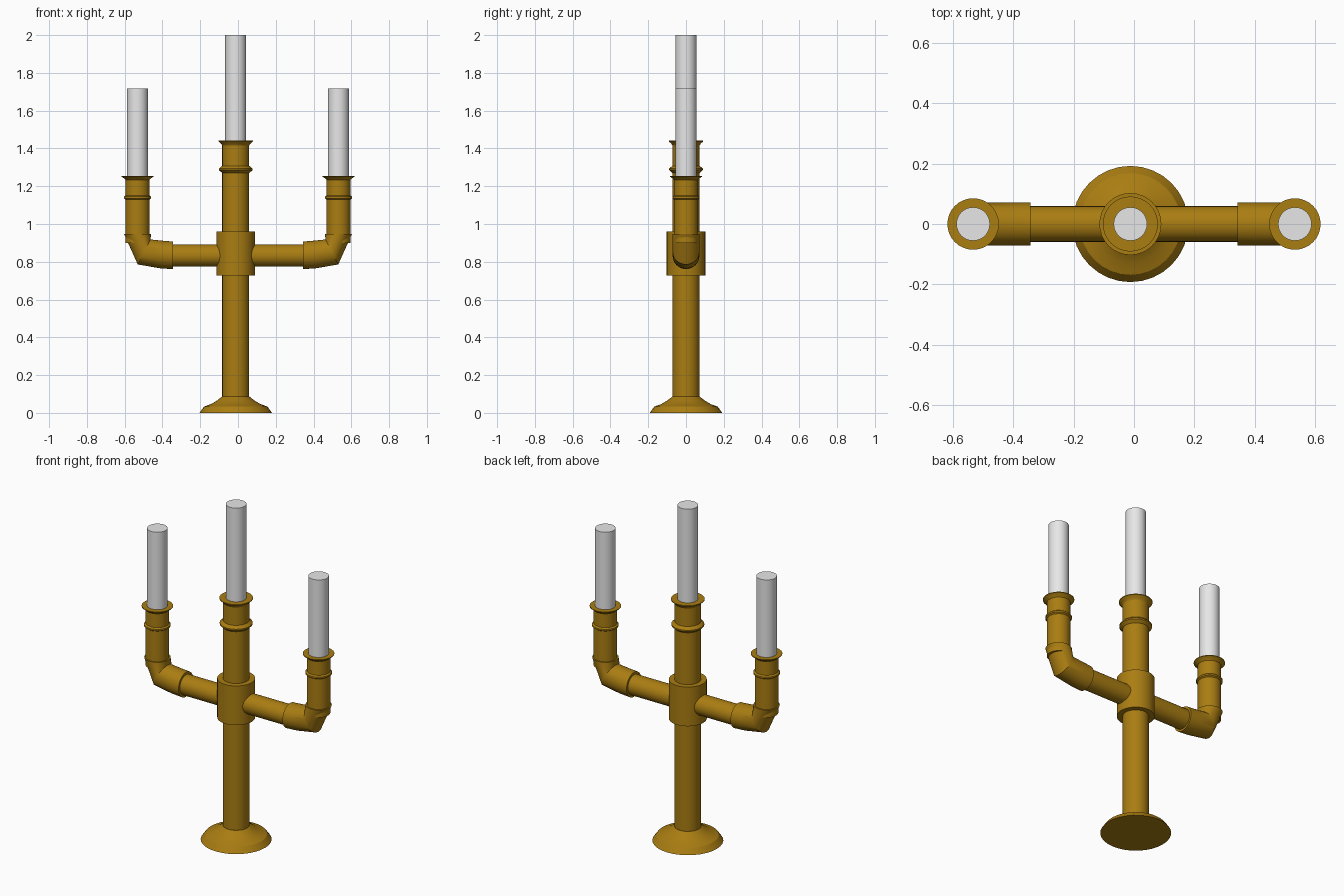
import bpy, bmesh, math
from mathutils import Vector

if "Cube" in bpy.data.objects:
    bpy.data.objects.remove(bpy.data.objects["Cube"])

N = 32
CX = -0.012      # column axis
AX = 0.532       # side arm axis
ARM_Z = 0.833


def material(name, rgb):
    m = bpy.data.materials.new(name)
    m.diffuse_color = (*rgb, 1)
    m.use_nodes = True
    m.node_tree.nodes["Principled BSDF"].inputs["Base Color"].default_value = m.diffuse_color
    return m


brass = material("brass", (0.40, 0.205, 0.006))
wax = material("candle wax", (0.8, 0.8, 0.8))


def sweep(name, rings, mat):
    """Skin closed rings given as (centre, u axis, v axis), capped at both ends."""
    bm = bmesh.new()
    loops = []
    for c, u, v in rings:
        loops.append([bm.verts.new(Vector(c) + Vector(u) * math.cos(2 * math.pi * i / N)
                                   + Vector(v) * math.sin(2 * math.pi * i / N)) for i in range(N)])
    for a, b in zip(loops, loops[1:]):
        for i in range(N):
            j = (i + 1) % N
            bm.faces.new((a[i], a[j], b[j], b[i]))
    bm.faces.new(loops[0][::-1])
    bm.faces.new(loops[-1])
    bmesh.ops.recalc_face_normals(bm, faces=bm.faces)
    me = bpy.data.meshes.new(name)
    bm.to_mesh(me)
    bm.free()
    me.materials.append(mat)
    ob = bpy.data.objects.new(name, me)
    bpy.context.collection.objects.link(ob)
    bpy.ops.object.select_all(action='DESELECT')
    ob.select_set(True)
    bpy.context.view_layer.objects.active = ob
    bpy.ops.object.shade_smooth_by_angle(angle=math.radians(25))
    return ob


def lathe(name, x, profile, mat=brass):
    return sweep(name, [((x, 0, z), (r, 0, 0), (0, r, 0)) for r, z in profile], mat)


# Stepped foot
lathe("foot", CX, [(0.192, 0), (0.168, 0.033), (0.158, 0.037), (0.13, 0.047),
                   (0.1, 0.065), (0.073, 0.086)])

# Central column with bead and flared rim
lathe("column", CX, [(0.0715, 0.05), (0.0715, 1.27), (0.089, 1.285), (0.089, 1.293),
                     (0.076, 1.305), (0.0715, 1.308), (0.0715, 1.415), (0.077, 1.425),
                     (0.091, 1.437), (0.091, 1.441)])
lathe("hub", CX, [(0.1025, 0.727), (0.1025, 0.961)])
lathe("centre_candle", CX, [(0.0555, 1.40), (0.0555, 2.0)], wax)

# Horizontal crossbar
sweep("crossbar", [((x, 0, ARM_Z), (0, 0.059, 0), (0, 0, 0.059)) for x in (-0.40, 0.40)], brass)

# Side arms
for s, side in ((-1, "left"), (1, "right")):
    sweep(side + "_elbow", [
        ((s * 0.343, 0, 0.834), (s * 0, 0, 0.073), (0, 0.071, 0)),
        ((s * 0.40, 0, 0.838), (s * -0.012, 0, 0.0725), (0, 0.071, 0)),
        ((s * 0.497, 0, 0.852), (s * -0.034, 0, 0.066), (0, 0.071, 0)),
        ((s * AX, 0, 0.948), (s * -0.0715, 0, 0), (0, 0.071, 0))], brass)
    lathe(side + "_holder", s * AX, [
        (0.0635, 0.90), (0.0635, 1.13), (0.072, 1.136), (0.072, 1.145), (0.0635, 1.152),
        (0.0635, 1.234), (0.07, 1.241), (0.085, 1.251), (0.085, 1.255)])
    lathe(side + "_candle", s * AX, [(0.0555, 1.22), (0.0555, 1.717)], wax)
